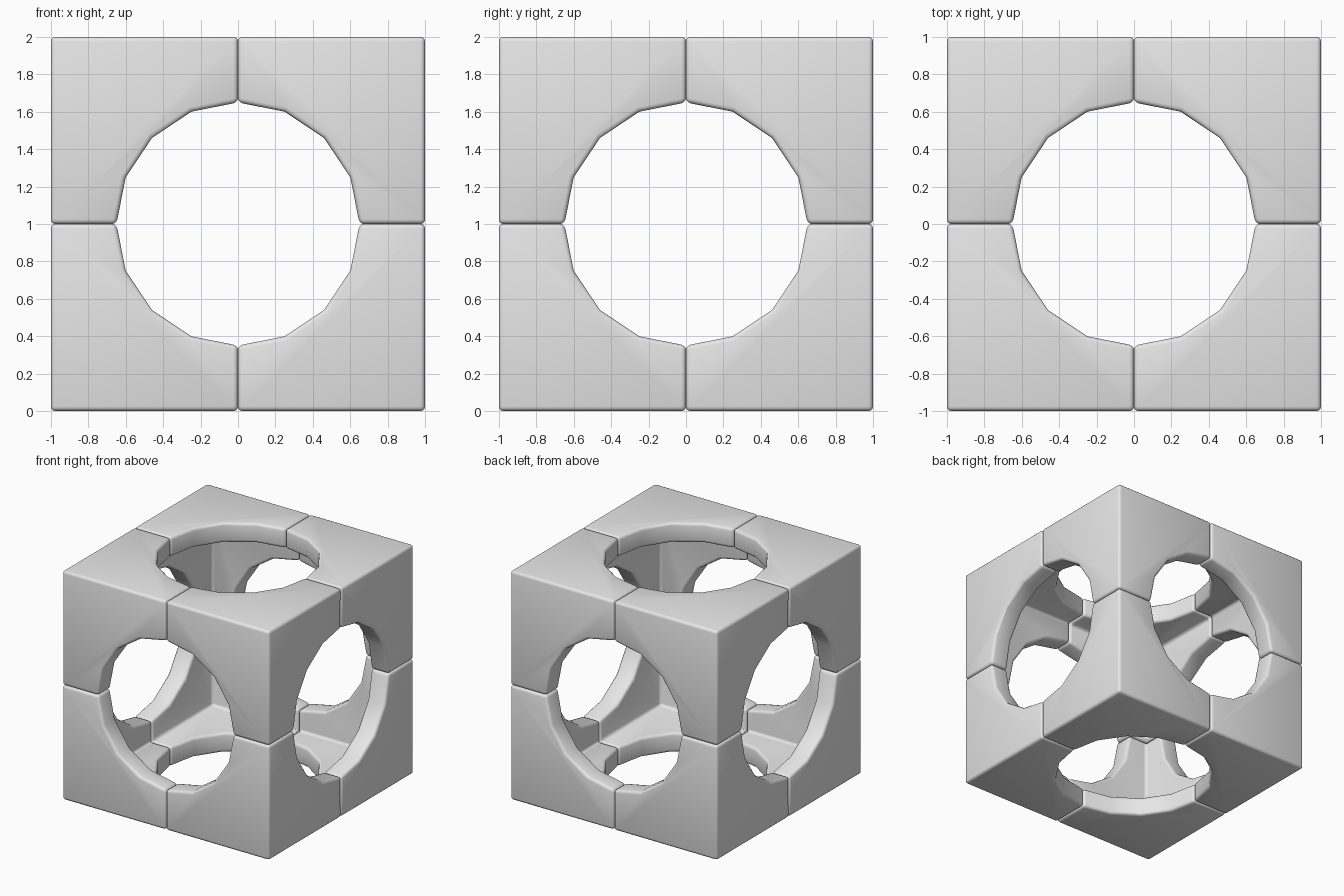
import bpy
import math
from mathutils import Matrix

WALL = 0.17     # shell thickness
HOLE = 0.65     # radius of the round openings
BEVEL = 0.025

if "Cube" in bpy.data.objects:
    bpy.data.objects.remove(bpy.data.objects["Cube"], do_unlink=True)

grey = bpy.data.materials.new("light grey")
grey.use_nodes = True
grey.diffuse_color = (0.8, 0.8, 0.8, 1)
grey.node_tree.nodes["Principled BSDF"].inputs["Base Color"].default_value = (0.8, 0.8, 0.8, 1)


def box(name, low, high):
    """Cube spanning low to high on every axis."""
    mid = (low + high) / 2
    bpy.ops.mesh.primitive_cube_add(size=high - low, location=(mid, mid, mid))
    obj = bpy.context.object
    obj.name = name
    obj.data.transform(Matrix.Translation(obj.location))
    obj.location = (0, 0, 0)
    return obj


def cut(target, cutter):
    mod = target.modifiers.new("cut", 'BOOLEAN')
    mod.operation = 'DIFFERENCE'
    mod.solver = 'EXACT'
    mod.object = cutter
    bpy.context.view_layer.objects.active = target
    bpy.ops.object.modifier_apply(modifier=mod.name)
    bpy.data.objects.remove(cutter, do_unlink=True)


# One corner of the hollow cube
corner = box("corner_piece", 0, 1)
cut(corner, box("cavity_cutter", -1, 1 - WALL))

# Sixteen-sided round openings along each axis
for rotation in ((0, 0, 0), (math.pi / 2, 0, 0), (0, math.pi / 2, 0)):
    bpy.ops.mesh.primitive_cylinder_add(vertices=16, radius=HOLE, depth=4, rotation=rotation)
    cut(corner, bpy.context.object)

# Rounded edges
bevel = corner.modifiers.new("rounded edges", 'BEVEL')
bevel.width = BEVEL
bevel.segments = 3
bevel.limit_method = 'ANGLE'
bevel.angle_limit = math.radians(30)
bpy.context.view_layer.objects.active = corner
corner.select_set(True)
bpy.ops.object.modifier_apply(modifier=bevel.name)
bpy.ops.object.shade_smooth_by_angle(angle=math.radians(30))
corner.data.materials.clear()
corner.data.materials.append(grey)

# Eight identical corners, turned around the centre
sides = ("left_back", "right_back", "right_front", "left_front")
for level, flip in (("upper", 0), ("lower", math.pi / 2)):
    for i, side in enumerate(sides):
        piece = corner.copy()
        piece.name = f"{level}_{side}_corner"
        turn = Matrix.Rotation(i * math.pi / 2, 4, 'Z')
        # A quarter turn about x carries the upper back corner to the lower one
        tip = Matrix.Rotation(-flip, 4, 'X')
        piece.matrix_world = Matrix.Translation((0, 0, 1)) @ turn @ tip
        bpy.context.collection.objects.link(piece)
bpy.data.objects.remove(corner, do_unlink=True)
